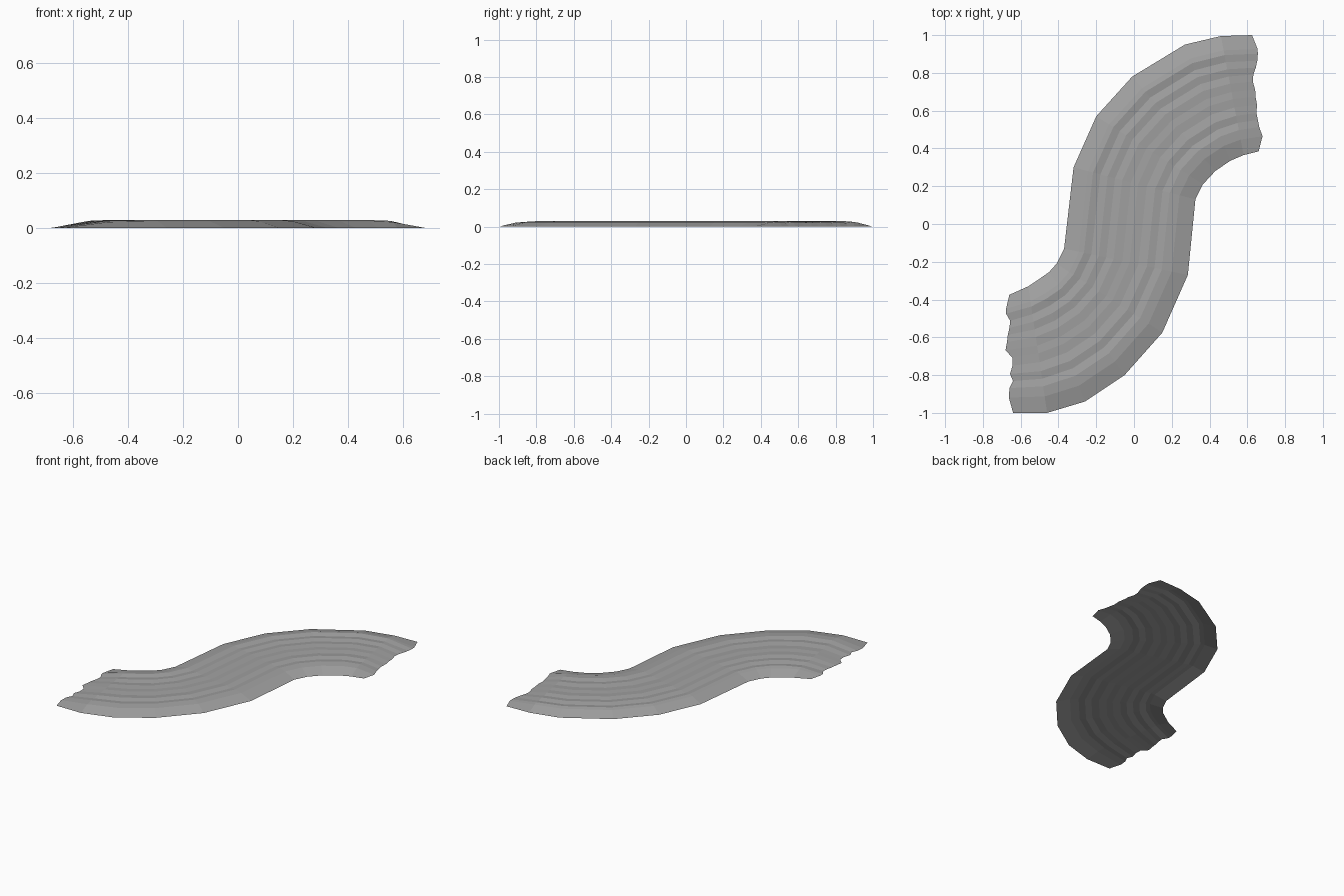
import bpy
from mathutils import Vector

cube = bpy.data.objects.get("Cube")
if cube:
    bpy.data.objects.remove(cube, do_unlink=True)

# Edge rails of the bend, from the front end to the back end
left_rail = [(-.66, -.375), (-.56, -.33), (-.5, -.29), (-.45, -.255), (-.41, -.21), (-.37, -.13),
             (-.32, .30), (-.20, .57), (-.01, .78), (.27, .95), (.46, .995), (.625, 1)]
right_rail = [(-.64, -1), (-.46, -1), (-.26, -.94), (-.05, -.80), (.15, -.575), (.285, -.27),
              (.325, .13), (.365, .21), (.43, .28), (.51, .335), (.58, .365), (.66, .385)]

# Rutted cross-section: position across the strip and height
section = [(0, 0), (.12, .024), (.16, .029), (.22, .022), (.28, .028), (.34, .023), (.40, .028),
           (.47, .025), (.53, .027), (.60, .024), (.67, .029), (.73, .023), (.79, .029),
           (.87, .024), (1, 0)]

# Ragged offsets along x at the two ends
front_rag = [0, -.02, -.02, 0, -.005, -.015, -.02, -.03, .005, .005, -.01, .005, -.015, -.02, 0]
back_rag = [0, .025, .025, .02, .01, -.005, -.01, 0, 0, .005, 0, .005, .01, .025, 0]

last = len(left_rail) - 1
verts = []
for i, (a, b) in enumerate(zip(left_rail, right_rail)):
    rag = front_rag if i == 0 else back_rag if i == last else [0] * len(section)
    scale = {0: 0, 1: .88}.get(min(i, last - i), 1)
    for (t, z), dx in zip(section, rag):
        p = Vector(a).lerp(Vector(b), t)
        verts.append((p.x + dx, p.y, z * scale))

n = len(section)
faces = [(i * n + j, (i + 1) * n + j, (i + 1) * n + j + 1, i * n + j + 1)
         for i in range(last) for j in range(n - 1)]
faces = [f[::-1] for f in faces]

# Curved strip
mesh = bpy.data.meshes.new("curved_track")
mesh.from_pydata(verts, [], faces)
track = bpy.data.objects.new("curved_track", mesh)
bpy.context.collection.objects.link(track)

grey = bpy.data.materials.new("stone_grey")
grey.use_nodes = True
colour = (.36, .36, .36, 1)
grey.diffuse_color = colour
grey.node_tree.nodes["Principled BSDF"].inputs["Base Color"].default_value = colour
mesh.materials.append(grey)
